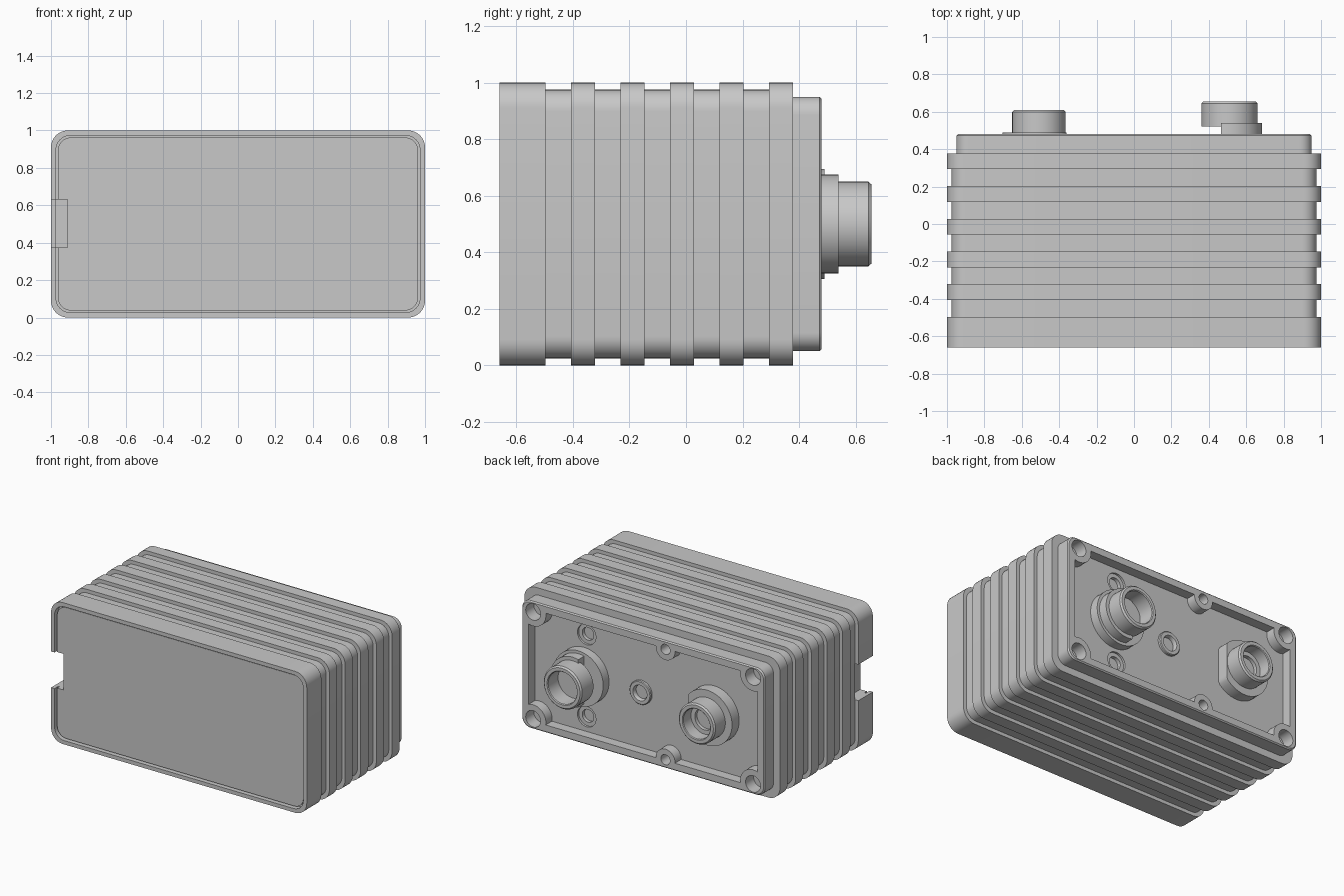
import bpy, bmesh, math

cube = bpy.data.objects.get("Cube")
if cube:
    bpy.data.objects.remove(cube, do_unlink=True)

grey = bpy.data.materials.new("cast grey")
grey.use_nodes = True
grey.diffuse_color = (0.58, 0.58, 0.58, 1)
grey.node_tree.nodes["Principled BSDF"].inputs["Base Color"].default_value = grey.diffuse_color

FLOOR, RIM = 0.41, 0.48   # rear cavity floor and rim, along y


def rounded(hx, hz, r, n=8):
    """Rounded rectangle outline in x, z, centred on z = 0.5."""
    pts = []
    for k, (sx, sz) in enumerate([(1, 1), (-1, 1), (-1, -1), (1, -1)]):
        for i in range(n + 1):
            a = math.pi / 2 * (k + i / n)
            pts.append((sx * (hx - r) + r * math.cos(a), 0.5 + sz * (hz - r) + r * math.sin(a)))
    return pts


def circle(x, z, r, n=48, min_x=-9, max_x=9):
    """Circle outline, optionally cut flat on one side."""
    return [(min(max(x + r * math.cos(i * math.tau / n), min_x), max_x),
             z + r * math.sin(i * math.tau / n)) for i in range(n)]


def loft(name, sections):
    """Closed solid through (y, outline) sections."""
    bm = bmesh.new()
    rings = [[bm.verts.new((x, y, z)) for x, z in outline] for y, outline in sections]
    for a, b in zip(rings, rings[1:]):
        for i in range(len(a)):
            j = (i + 1) % len(a)
            bm.faces.new((a[i], a[j], b[j], b[i]))
    bm.faces.new(rings[0])
    bm.faces.new(rings[-1])
    bmesh.ops.remove_doubles(bm, verts=bm.verts, dist=1e-5)
    bmesh.ops.recalc_face_normals(bm, faces=bm.faces)
    mesh = bpy.data.meshes.new(name)
    bm.to_mesh(mesh)
    bm.free()
    mesh.materials.append(grey)
    obj = bpy.data.objects.new(name, mesh)
    bpy.context.collection.objects.link(obj)
    return obj


def prism(name, outline, y0, y1):
    return loft(name, [(y0, outline), (y1, outline)])


def lathe(name, x, z, profile):
    """Round part about the y axis through (x, z); profile is (radius, y)."""
    return loft(name, [(y, circle(x, z, r)) for r, y in profile])


def box(name, x0, x1, z0, z1, y0, y1):
    return prism(name, [(x0, z0), (x1, z0), (x1, z1), (x0, z1)], y0, y1)


def cut(obj, cutter):
    """Subtract the cutter and discard it."""
    cutter.hide_render = True
    mod = obj.modifiers.new("cut", "BOOLEAN")
    mod.operation, mod.solver, mod.object = "DIFFERENCE", "EXACT", cutter
    bpy.context.view_layer.objects.active = obj
    bpy.ops.object.modifier_apply(modifier=mod.name)
    bpy.data.objects.remove(cutter, do_unlink=True)


def inset(d):
    return rounded(1 - d, 0.5 - d, max(0.09 - d * 0.5, 0.05))


# Finned housing: front panel with seam, rim, fins and rear cap
levels = [(-0.645, 0.037), (-0.62, 0.037), (-0.62, 0.027), (-0.66, 0.027), (-0.66, 0), (-0.497, 0)]
for i in range(5):
    start = -0.407 + i * 0.175
    levels += [(start - 0.09, 0.025), (start, 0.025), (start, 0), (start + 0.085, 0)]
levels += [(0.378, 0.05), (RIM - 0.008, 0.05), (RIM, 0.058)]
housing = loft("finned_housing", [(y, inset(d)) for y, d in levels])

# Cable notch in the front flange
cut(housing, box("notch_cutter", -1.1, -0.912, 0.375, 0.63, -0.8, -0.497))

# Rear cavity, leaving screw bosses standing at the corners and mid edges
corners = [(sx * 0.86, 0.5 + sz * 0.378) for sx in (1, -1) for sz in (1, -1)]
mids = [(-0.175, 0.5 + sz * 0.39) for sz in (1, -1)]
cavity = prism("cavity_cutter", rounded(0.895, 0.395, 0.06), FLOOR, 0.6)
for x, z in corners:
    cut(cavity, prism("boss", circle(x, z, 0.1), 0.3, 0.7))
for x, z in mids:
    cut(cavity, prism("boss", circle(x, z, 0.075), 0.3, 0.7))
cut(housing, cavity)

# Screw holes
for x, z in corners:
    cut(housing, prism("hole_cutter", circle(x, z, 0.058, 32), 0.39, 0.6))
for x, z in mids:
    cut(housing, prism("hole_cutter", circle(x, z, 0.036, 32), 0.4, 0.6))

# Stepped seats above and below the left port, and the centre vent
for sz in (1, -1):
    cut(housing, lathe("seat_cutter", 0.49, 0.5 + sz * 0.29,
                       [(0.045, 0.37), (0.045, 0.395), (0.072, 0.395), (0.072, 0.45)]))
cut(housing, prism("vent_cutter", circle(0.06, 0.5, 0.05), 0.33, 0.5))
vent = lathe("vent_ring", 0.06, 0.5,
             [(0.083, 0.4), (0.083, 0.425), (0.078, 0.43), (0.055, 0.43), (0.05, 0.42), (0.05, 0.4)])

# Right port: flat-sided flange and stepped tube
right_flange = prism("right_port_flange", circle(-0.508, 0.5, 0.195, max_x=-0.36), 0.4, 0.49)
right_port = lathe("right_port_tube", -0.508, 0.5,
                   [(0.143, 0.4), (0.143, 0.6), (0.133, 0.61), (0.11, 0.61), (0.105, 0.605),
                    (0.105, 0.52), (0.075, 0.52), (0.075, 0.495)])

# Left port: round base, flat-sided collar and undercut tube
left_base = prism("left_port_base", circle(0.51, 0.5, 0.195), 0.4, 0.475)
left_collar = prism("left_port_collar", circle(0.51, 0.5, 0.175, min_x=0.465), 0.46, 0.54)
left_port = lathe("left_port_tube", 0.51, 0.5,
                  [(0.15, 0.4), (0.15, 0.645), (0.14, 0.656), (0.118, 0.656), (0.113, 0.65), (0.113, 0.535)])
cut(left_port, box("undercut_cutter", 0.3, 0.465, 0.2, 0.8, 0.475, 0.52))

# Smooth rounded walls, keep machined edges crisp
bpy.ops.object.select_all(action="DESELECT")
for part in (housing, vent, right_flange, right_port, left_base, left_collar, left_port):
    part.select_set(True)
bpy.context.view_layer.objects.active = housing
bpy.ops.object.shade_smooth_by_angle(angle=math.radians(30))
